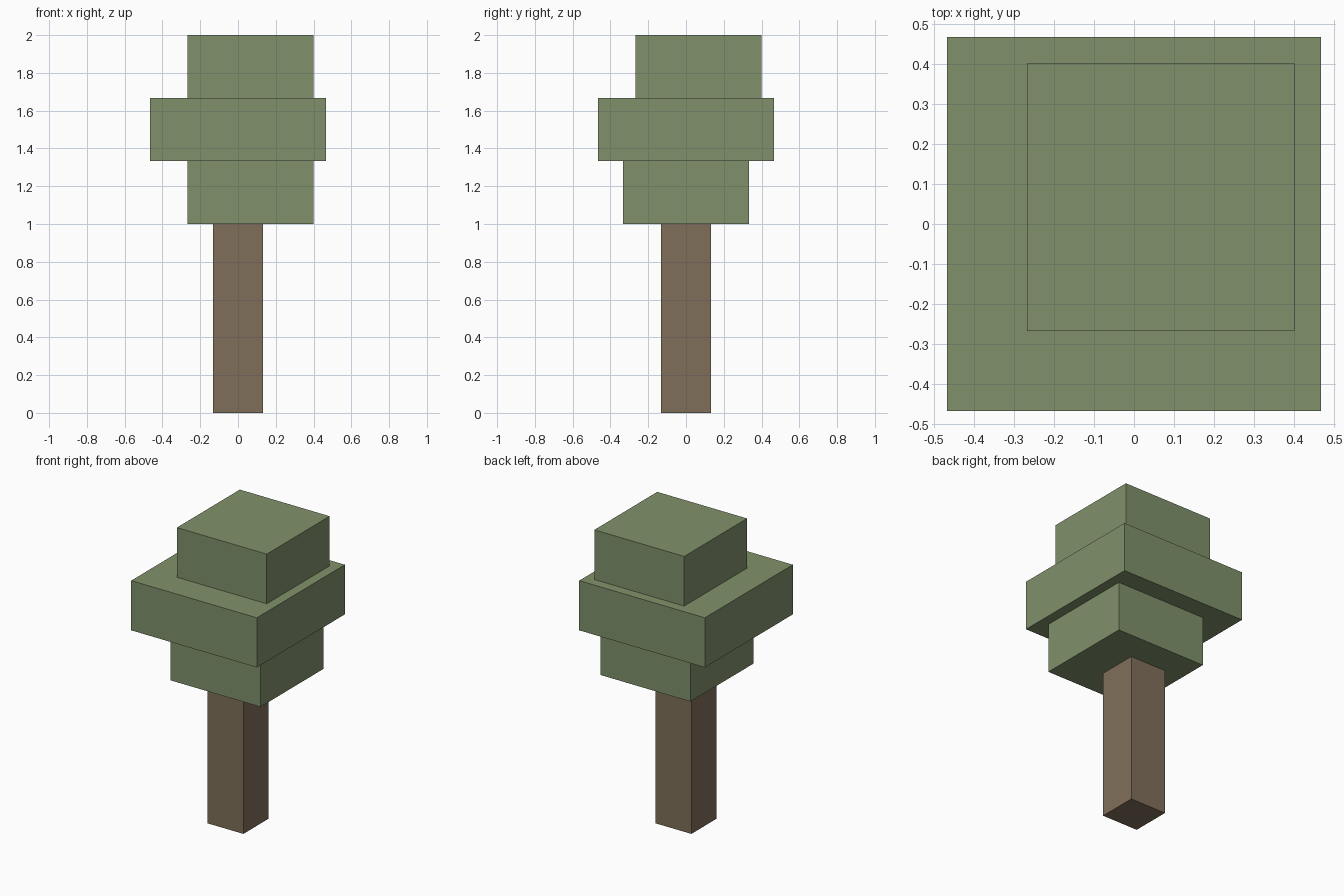
import bpy
import bmesh
from mathutils import Vector

cube = bpy.data.objects.get("Cube")
if cube:
    bpy.data.objects.remove(cube, do_unlink=True)


def make_material(name, rgb):
    mat = bpy.data.materials.new(name)
    mat.use_nodes = True
    colour = (*rgb, 1.0)
    mat.diffuse_color = colour
    bsdf = next(n for n in mat.node_tree.nodes if n.type == "BSDF_PRINCIPLED")
    bsdf.inputs["Base Color"].default_value = colour
    return mat


def make_block(name, centre, size, mat):
    """Flat-shaded box; centre gives x, y and the bottom z."""
    mesh = bpy.data.meshes.new(name)
    bm = bmesh.new()
    bmesh.ops.create_cube(bm, size=1)
    bmesh.ops.translate(bm, verts=bm.verts, vec=(0, 0, 0.5))
    bmesh.ops.scale(bm, verts=bm.verts, vec=Vector(size))
    bm.to_mesh(mesh)
    bm.free()
    mesh.materials.append(mat)
    obj = bpy.data.objects.new(name, mesh)
    obj.location = centre
    bpy.context.collection.objects.link(obj)
    return obj


bark = make_material("brown bark", (0.216, 0.159, 0.102))
leaves = make_material("green leaves", (0.216, 0.283, 0.147))

# Square trunk
trunk_height = 1.0
make_block("trunk", (0, 0, 0), (0.267, 0.267, trunk_height), bark)

# Three stacked foliage blocks: name, x offset, y offset, width
layer = 1 / 3
shift = 0.0667
tiers = [
    ("lower_foliage", shift, 0, 0.667),
    ("middle_foliage", 0, 0, 0.933),
    ("upper_foliage", shift, shift, 0.667),
]
for i, (name, x, y, width) in enumerate(tiers):
    make_block(name, (x, y, trunk_height + i * layer), (width, width, layer), leaves)
